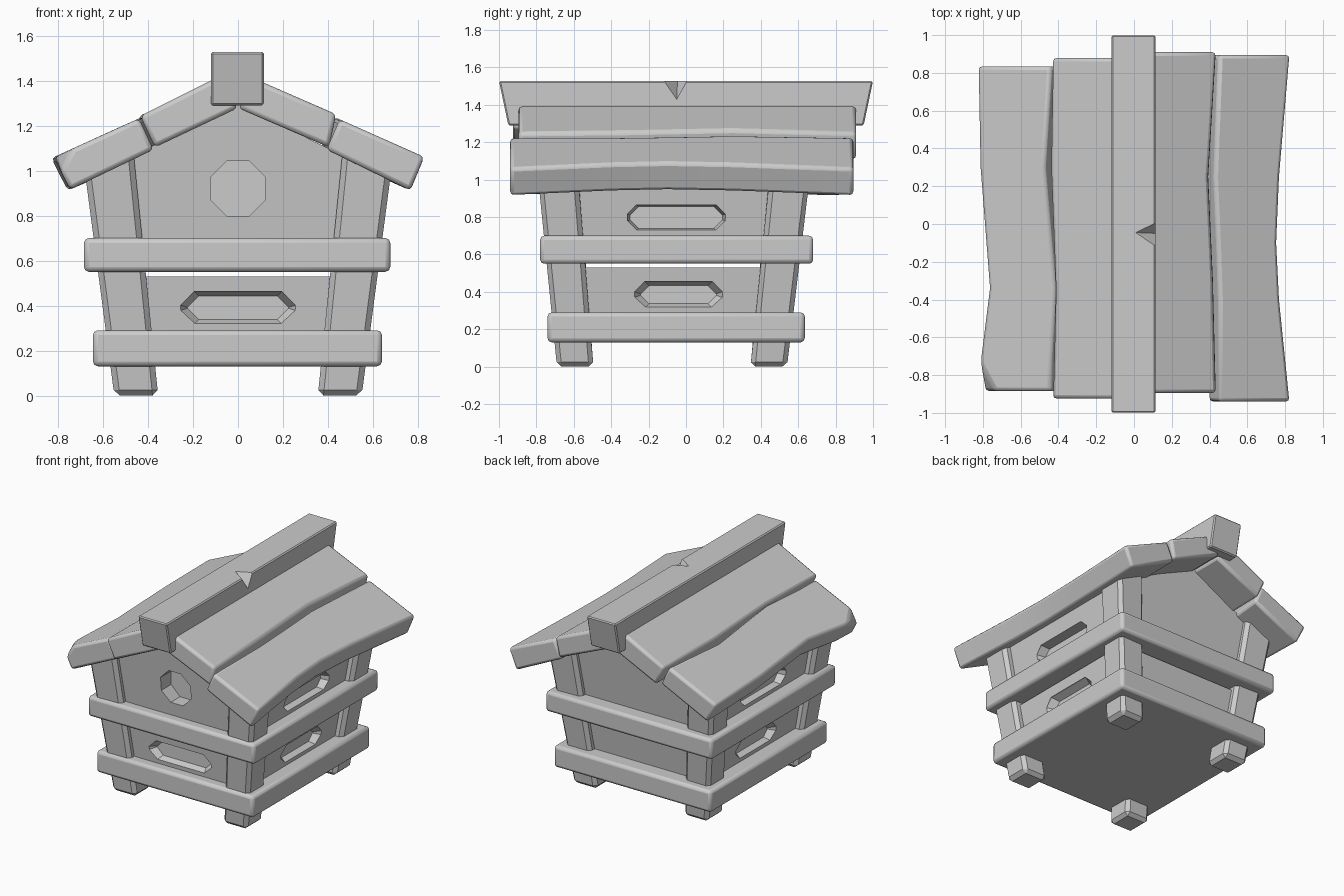
import bpy, bmesh
from mathutils import Vector

if "Cube" in bpy.data.objects:
    bpy.data.objects.remove(bpy.data.objects["Cube"])


def loft(name, rings, bevel=0.0, segs=2, chip=None):
    """Closed solid skinned through equal-length rings of points."""
    bm = bmesh.new()
    vr = [[bm.verts.new(p) for p in r] for r in rings]
    n = len(rings[0])
    bm.faces.new(vr[0])
    bm.faces.new(vr[-1])
    for a, b in zip(vr, vr[1:]):
        for i in range(n):
            j = (i + 1) % n
            bm.faces.new((a[i], a[j], b[j], b[i]))
    bmesh.ops.recalc_face_normals(bm, faces=bm.faces)
    if chip:  # slice a splinter off one corner
        a, b, c, keep = [Vector(p) for p in chip]
        no = (b - a).cross(c - a).normalized()
        if (keep - a).dot(no) > 0:
            no = -no
        bmesh.ops.bisect_plane(bm, geom=bm.verts[:] + bm.edges[:] + bm.faces[:],
                               plane_co=a, plane_no=no, clear_outer=True)
        bmesh.ops.holes_fill(bm, edges=[e for e in bm.edges if e.is_boundary])
        bmesh.ops.recalc_face_normals(bm, faces=bm.faces)
    me = bpy.data.meshes.new(name)
    bm.to_mesh(me)
    bm.free()
    ob = bpy.data.objects.new(name, me)
    bpy.context.collection.objects.link(ob)
    if bevel:
        m = ob.modifiers.new("Bevel", 'BEVEL')
        m.width, m.segments, m.limit_method = bevel, segs, 'ANGLE'
        m.angle_limit = 0.6
    return ob


def activate(ob):
    bpy.ops.object.select_all(action='DESELECT')
    ob.select_set(True)
    bpy.context.view_layer.objects.active = ob


def smooth(ob):
    activate(ob)
    bpy.ops.object.shade_smooth_by_angle(angle=0.6)


def cut(ob, cutter):
    m = ob.modifiers.new("Cut", 'BOOLEAN')
    m.object, m.operation, m.solver = cutter, 'DIFFERENCE', 'EXACT'
    activate(ob)
    bpy.ops.object.modifier_apply(modifier=m.name)
    bpy.data.objects.remove(cutter)


# Outer faces of the outward-leaning body at height z
def side(z): return 0.55 + 0.13 * z
def front(z): return -0.69 - 0.10 * z
def back(z): return 0.54 + 0.12 * z
def roof(x): return 1.295 - 0.45 * abs(x)


def octagon(w, h, c):
    return [(w, h - c), (w - c, h), (c - w, h), (-w, h - c),
            (-w, c - h), (c - w, -h), (w - c, -h), (w, c - h)]


def pocket(face, z, w, h, c, depth, shrink, centre=0.0):
    """Eight-sided tapered cutter pushed into the front or a side wall."""
    rings = []
    for d, s in ((-0.12, 0.0), (0.0, 0.0), (depth, shrink)):
        pts = octagon(w - 1.5 * s, h - s, c - 0.5 * s)
        if face == 'front':
            rings.append([(centre + u, front(z) + INSET + d, z + v) for u, v in pts])
        else:
            rings.append([(face * (side(z) - INSET - d), centre + u, z + v) for u, v in pts])
    return loft("cutter", rings)


INSET = 0.055

# Lower box with a tapered slot in the front and both sides
lower = loft("lower_box", [[(-side(z) + INSET, front(z) + INSET, z), (side(z) - INSET, front(z) + INSET, z),
                            (side(z) - INSET, back(z) - INSET, z), (-side(z) + INSET, back(z) - INSET, z)]
                           for z in (0.2, 0.53)])
cut(lower, pocket('front', 0.39, 0.255, 0.072, 0.06, 0.05, 0.02))
for s in (-1, 1):
    cut(lower, pocket(s, 0.385, 0.235, 0.07, 0.055, 0.05, 0.022, -0.04))


# Upper house with gables, entrance hole and side slots
def gable(y, sgn):
    out = []
    for x, z in ((-1, 0.65), (1, 0.65), (1, 0.99), (0, 1.295), (-1, 0.99)):
        out.append((x * (side(z) - INSET), y(z) + sgn * INSET, z))
    return out


upper = loft("upper_house", [gable(front, 1), gable(back, -1)])
cut(upper, pocket('front', 0.92, 0.122, 0.122, 0.072, 0.12, 0.0))
for s in (-1, 1):
    cut(upper, pocket(s, 0.797, 0.262, 0.068, 0.05, 0.06, 0.01, -0.052))

# Floor slab and middle band
for name, x0, x1, y0, y1, z0, z1 in (("floor_slab", -0.645, 0.64, -0.74, 0.635, 0.13, 0.29),
                                     ("middle_band", -0.685, 0.677, -0.78, 0.68, 0.55, 0.70)):
    smooth(loft(name, [[(x0, y0, z), (x1, y0, z), (x1, y1, z), (x0, y1, z)] for z in (z0, z1)], 0.022))

# Four leaning corner posts, tops cut to the roof slope
for sx, xn in ((-1, "left"), (1, "right")):
    for yf, dy, yn in ((front, 1, "front"), (back, -1, "back")):
        rings = []
        for z, t in ((0.0, 0.195), (1.0, 0.215)):
            xo, xi = side(z), side(z) - t
            yo, yi = yf(z), yf(z) + dy * t
            rings.append([(sx * x, y, roof(x) if z else 0.0)
                          for x, y in ((xo, yo), (xi, yo), (xi, yi), (xo, yi))])
        loft(f"{yn}_{xn}_post", rings, 0.025, 1)


# Roof planks: cross-section plus wavy long edges (y, inner shift, outer shift)
def plank(name, sec, stations, chip=None):
    sgn = 1 if sec[1][0] > 0 else -1
    rings = []
    for y, di, do in stations:
        rings.append([(x + d, y, z - 0.44 * sgn * d)
                      for (x, z), d in zip(sec, (di, do, do, di))])
    smooth(loft(name, rings, 0.02, 2, chip))


plank("upper_right_plank", [(0.07, 1.41), (0.437, 1.25), (0.405, 1.103), (0.0, 1.278)],
      [(-0.895, 0, 0), (-0.3, 0, -0.015), (0.25, 0, -0.04), (0.91, 0, 0)])
plank("upper_left_plank", [(-0.07, 1.425), (-0.435, 1.243), (-0.37, 1.103), (0.0, 1.278)],
      [(-0.925, 0, 0), (-0.35, 0, 0.015), (0.3, 0, -0.01), (0.88, 0, 0)])
plank("lower_right_plank", [(0.452, 1.228), (0.83, 1.06), (0.768, 0.91), (0.393, 1.093)],
      [(-0.94, 0, 0), (-0.4, 0.0, -0.055), (-0.1, -0.01, -0.07), (0.25, -0.025, -0.055), (0.895, 0, 0)])
plank("lower_left_plank", [(-0.44, 1.232), (-0.83, 1.055), (-0.757, 0.91), (-0.375, 1.093)],
      [(-0.885, 0, 0.01), (-0.7, 0, 0.015), (-0.34, 0.02, 0.06), (0.3, -0.035, 0.01), (0.835, 0, 0)],
      chip=((-0.82, -0.74, 1.05), (-0.74, -0.885, 1.09), (-0.795, -0.885, 0.985), (-0.6, 0, 1.05)))

# Ridge beam with undercut ends and a chipped notch
beam = loft("ridge_beam", [[(-0.12, -y, z), (0.115, -y, z), (0.115, y, z), (-0.12, y, z)]
                           for y, z in ((0.95, 1.29), (1.0, 1.527))])
activate(beam)
bev = beam.modifiers.new("Bevel", 'BEVEL')
bev.width, bev.segments = 0.008, 1
bpy.ops.object.modifier_apply(modifier=bev.name)
tip = [(0.005, -0.045, 1.535)] * 3
notch = bpy.data.meshes.new("cutter")
notch.from_pydata([(0.0, -0.045, 1.535), (0.125, -0.13, 1.535), (0.125, 0.015, 1.535), (0.125, -0.05, 1.42)],
                  [], [(0, 1, 2), (0, 3, 1), (0, 2, 3), (1, 3, 2)])
bm = bmesh.new()
bm.from_mesh(notch)
bmesh.ops.recalc_face_normals(bm, faces=bm.faces)
bm.to_mesh(notch)
bm.free()
cutter = bpy.data.objects.new("cutter", notch)
bpy.context.collection.objects.link(cutter)
cut(beam, cutter)
